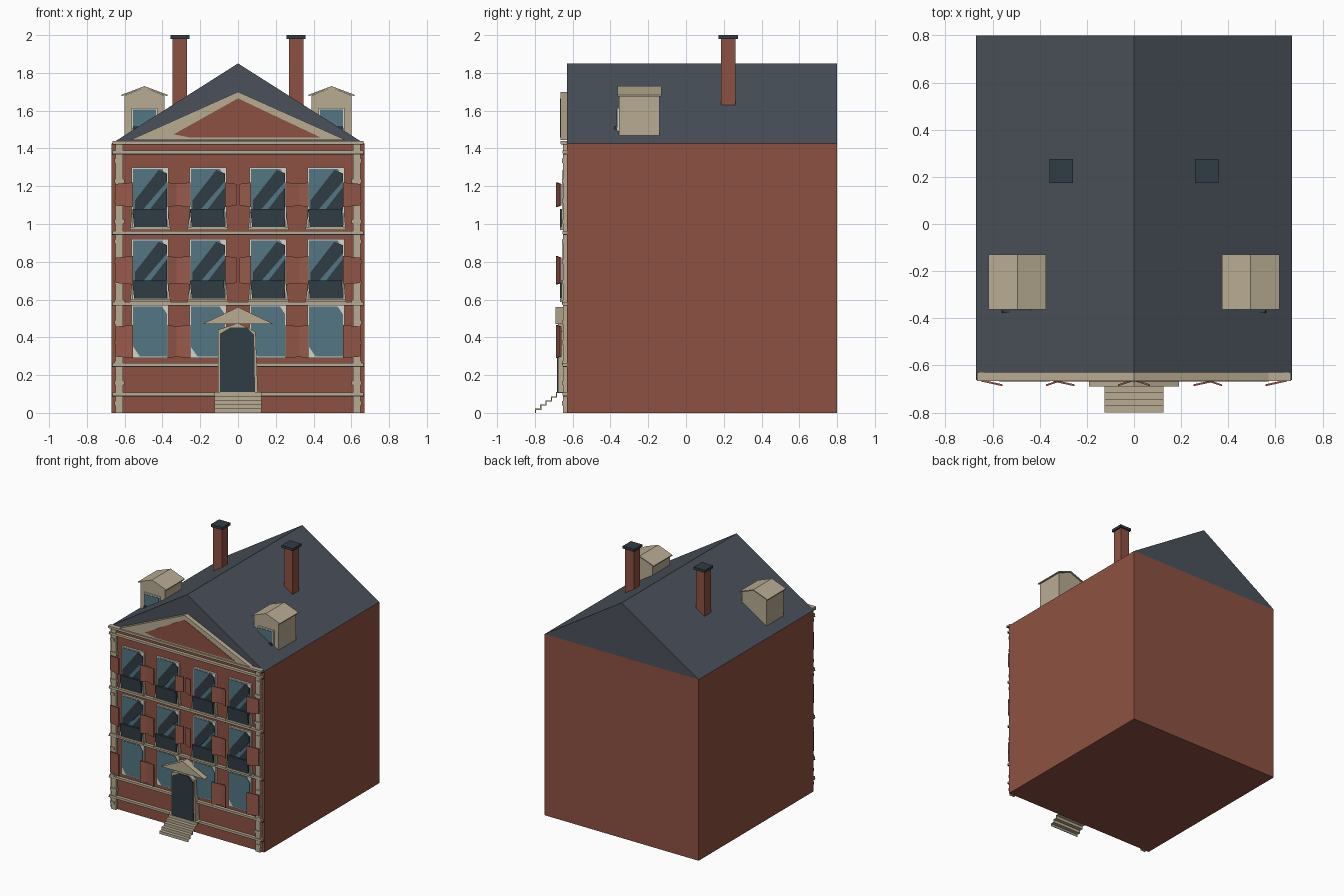
import bpy, bmesh, math
from mathutils import Vector

if "Cube" in bpy.data.objects:
    bpy.data.objects.remove(bpy.data.objects["Cube"])


def mat(name, r, g, b):
    m = bpy.data.materials.new(name)
    m.diffuse_color = (r, g, b, 1)
    m.use_nodes = True
    m.node_tree.nodes["Principled BSDF"].inputs["Base Color"].default_value = m.diffuse_color
    return m


BRICK = mat("brick", 0.27, 0.083, 0.054)
SHUTTER = mat("shutter_red", 0.31, 0.10, 0.068)
SLATE = mat("slate", 0.07, 0.083, 0.105)
STONE = mat("stone", 0.48, 0.41, 0.29)
GLASS = mat("glass", 0.085, 0.18, 0.23)
DARK = mat("dark_iron", 0.03, 0.045, 0.058)
WHITE = mat("white_frame", 0.68, 0.66, 0.58)


def prism(name, profile, depth, material):
    """Extrude a closed 3D outline along a depth vector."""
    bm = bmesh.new()
    face = bm.faces.new([bm.verts.new(p) for p in profile])
    ext = bmesh.ops.extrude_face_region(bm, geom=[face], use_keep_orig=True)
    moved = [v for v in ext["geom"] if isinstance(v, bmesh.types.BMVert)]
    bmesh.ops.translate(bm, verts=moved, vec=Vector(depth))
    bmesh.ops.recalc_face_normals(bm, faces=bm.faces)
    me = bpy.data.meshes.new(name)
    bm.to_mesh(me)
    bm.free()
    me.materials.append(material)
    ob = bpy.data.objects.new(name, me)
    bpy.context.collection.objects.link(ob)
    return ob


def plate(name, pts, y0, y1, material):
    """Front-facing (x, z) outline from y0 back to y1."""
    return prism(name, [(x, y0, z) for x, z in pts], (0, y1 - y0, 0), material)


def box(name, x0, x1, y0, y1, z0, z1, material):
    return plate(name, [(x0, z0), (x1, z0), (x1, z1), (x0, z1)], y0, y1, material)


FRONT = -0.63

# Main block and gabled roof
box("brick_body", -0.67, 0.67, FRONT, 0.8, 0, 1.425, BRICK)
plate("gable_roof", [(-0.67, 1.425), (0.67, 1.425), (0, 1.85)], FRONT, 0.8, SLATE)

# Pediment
plate("pediment_frame", [(-0.57, 1.445), (0.57, 1.445), (0, 1.70)], -0.665, FRONT, STONE)
plate("pediment_infill", [(-0.34, 1.475), (-0.25, 1.457), (0.44, 1.457), (0, 1.665)],
      -0.668, -0.66, BRICK)

# Horizontal stone courses with a thin shadow line
for z in (0.10, 0.255, 0.58, 0.955, 1.38, 1.432):
    top = z > 1.4
    d = -0.665 if top else -0.655
    box("stone_course", -0.665, 0.665, d, FRONT, z - 0.008, z + 0.008, STONE)
    box("course_shadow", -0.67, 0.67, d + 0.004, FRONT, z - 0.012, z - 0.008, DARK)

# Corner strips and quoins
for s in (-1, 1):
    xs = sorted((s * 0.608, s * 0.648))
    box("corner_strip", *xs, -0.65, FRONT, 0, 1.43, STONE)
    for i in range(13):
        z = 0.04 + i * 0.107
        xs = sorted((s * (0.60 if i % 2 else 0.62), s * 0.655))
        box("quoin", *xs, -0.656, FRONT, z, z + 0.022, STONE)

# Windows: frame, clipped glass pane, reveal, balcony and shutters
FLOORS = [(0.29, 0.57, 0.29, 0.465, False),
          (0.60, 0.92, 0.68, 0.83, True),
          (0.98, 1.30, 1.09, 1.22, True)]
for z0, z1, s0, s1, balcony in FLOORS:
    for cx in (-0.465, -0.16, 0.16, 0.465):
        def at(u, v):
            return cx - 0.09 + 0.18 * u, z0 + 0.008 + (z1 - z0 - 0.016) * v
        box("window_frame", cx - 0.098, cx + 0.098, -0.645, FRONT, z0, z1, WHITE)
        plate("window_glass", [at(*p) for p in ((0.2, 0), (1, 0), (1, 0.85),
              (0.85, 1), (0, 1), (0, 0.2))], -0.649, -0.64, GLASS)
        if balcony:
            plate("window_sash", [at(*p) for p in ((0.05, 0.3), (0.3, 0.3), (1, 0.78),
                  (1, 0.92), (0.75, 0.98), (0.05, 0.45))], -0.653, -0.646, DARK)
            plate("sash_lower", [at(*p) for p in ((0.5, 0.3), (1, 0.3), (1, 0.68))],
                  -0.653, -0.646, DARK)
            plate("balcony_panel", [(cx - 0.085, z0 + 0.005), (cx + 0.09, z0 + 0.005),
                  (cx + 0.085, z0 + 0.1), (cx - 0.095, z0 + 0.1)], -0.668, -0.65, DARK)
            box("window_sill", cx - 0.108, cx + 0.108, -0.668, FRONT,
                z0 - 0.012, z0 + 0.003, STONE)
            for s in (-1, 1):
                plate("balcony_bracket", [(cx + s * 0.091, z0 + 0.003),
                      (cx + s * 0.105, z0 + 0.003), (cx + s * 0.096, z0 + 0.1)],
                      -0.66, FRONT, STONE)
        # Angled shutter leaves
        for s in (-1, 1):
            if z0 < 0.5 and abs(cx + s * 0.15) < 0.05:
                continue  # the door stands here
            xa, xb = cx + s * 0.092, cx + s * (0.183 if s * cx > 0.0 else 0.153)
            prism("shutter", [(xa, -0.688, s0), (xb, -0.668, s0 + 0.008),
                              (xb, -0.668, s1 - 0.008), (xa, -0.688, s1)],
                  (0, 0.008, 0), SHUTTER)

# Door, surround and hood
plate("door_surround", [(-0.105, 0.11), (0.105, 0.11), (0.093, 0.43),
      (0, 0.475), (-0.105, 0.44)], -0.677, FRONT, STONE)
plate("door", [(-0.096, 0.11), (0.09, 0.11), (0.085, 0.415), (0.045, 0.452),
      (-0.04, 0.452), (-0.096, 0.42)], -0.684, -0.67, DARK)
plate("door_hood", [(-0.19, 0.47), (0.19, 0.47), (0, 0.56)], -0.69, FRONT, STONE)

# Open folded flight of steps
N, run, rise, t = 5, 0.028, 0.022, 0.006
outer = []
for i in range(N):
    y = -0.8 + i * run
    outer += [(y, i * rise), (y, (i + 1) * rise)]
outer.append((FRONT, N * rise))
inner = [(FRONT, N * rise - t)]
for i in reversed(range(N)):
    y = -0.8 + i * run + t
    inner += [(y, (i + 1) * rise - t), (y, max(0, i * rise - t))]
prism("steps", [(-0.125, y, z) for y, z in outer + inner], (0.25, 0, 0), STONE)

# Dormers and chimneys, mirrored on both slopes
for s in (-1, 1):
    c = s * 0.495
    plate("dormer_body", [(c - 0.107, 1.46), (c + 0.107, 1.46), (c + 0.107, 1.68),
          (c, 1.722), (c - 0.107, 1.68)], -0.355, -0.14, STONE)
    plate("dormer_roof", [(c - 0.122, 1.676), (c, 1.722), (c + 0.122, 1.676),
          (c + 0.122, 1.684), (c, 1.73), (c - 0.122, 1.684)], -0.362, -0.13, STONE)
    box("dormer_frame", c - 0.07, c + 0.07, -0.364, -0.35, 1.46, 1.615, WHITE)
    box("dormer_glass", c - 0.062, c + 0.062, -0.368, -0.36, 1.465, 1.605, GLASS)
    plate("dormer_rail", [(c - 0.065, 1.50), (c + 0.065, 1.50), (c + 0.06, 1.515),
          (c - 0.06, 1.515)], -0.378, -0.36, DARK)

    x = s * 0.308
    box("chimney", x - 0.038, x + 0.038, 0.185, 0.263, 1.60, 1.98, BRICK)
    box("chimney_cap", x - 0.05, x + 0.05, 0.173, 0.275, 1.98, 2.0, DARK)
